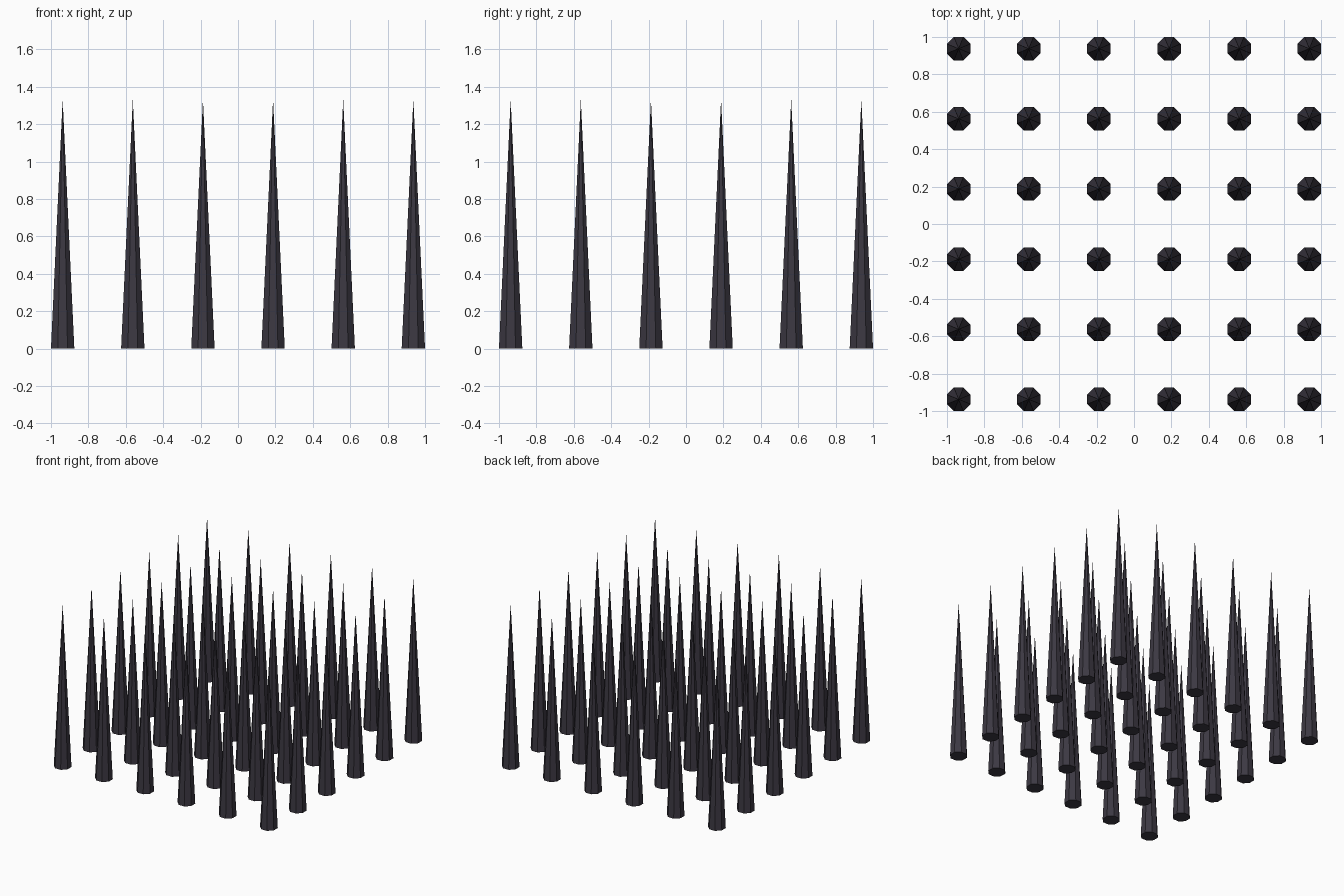
import bpy, bmesh, math
from mathutils import Matrix

if "Cube" in bpy.data.objects:
    bpy.data.objects.remove(bpy.data.objects["Cube"])

COUNT = 6            # spikes per side
SPACING = 0.375
HALF_WIDTH = 0.0625  # centre to flat of the octagonal base
HEIGHT = 1.333
SIDES = 8

# Dark metal
metal = bpy.data.materials.new("dark_metal")
metal.diffuse_color = (0.045, 0.04, 0.055, 1)
metal.use_nodes = True
metal.node_tree.nodes["Principled BSDF"].inputs["Base Color"].default_value = metal.diffuse_color

# One eight-sided spike with a closed base and flats facing the axes
mesh = bpy.data.meshes.new("spike")
bm = bmesh.new()
turn = Matrix.Rotation(math.pi / SIDES, 4, 'Z')
bmesh.ops.create_cone(
    bm, cap_ends=True, segments=SIDES,
    radius1=HALF_WIDTH / math.cos(math.pi / SIDES), radius2=0,
    depth=HEIGHT, matrix=Matrix.Translation((0, 0, HEIGHT / 2)) @ turn)
bmesh.ops.remove_doubles(bm, verts=bm.verts, dist=1e-5)
bmesh.ops.recalc_face_normals(bm, faces=bm.faces)
bm.to_mesh(mesh)
bm.free()
mesh.materials.append(metal)

# Square grid of spikes
offset = (COUNT - 1) * SPACING / 2
for row in range(COUNT):
    for col in range(COUNT):
        spike = bpy.data.objects.new(f"spike_{row + 1}_{col + 1}", mesh)
        spike.location = (col * SPACING - offset, row * SPACING - offset, 0)
        bpy.context.collection.objects.link(spike)
